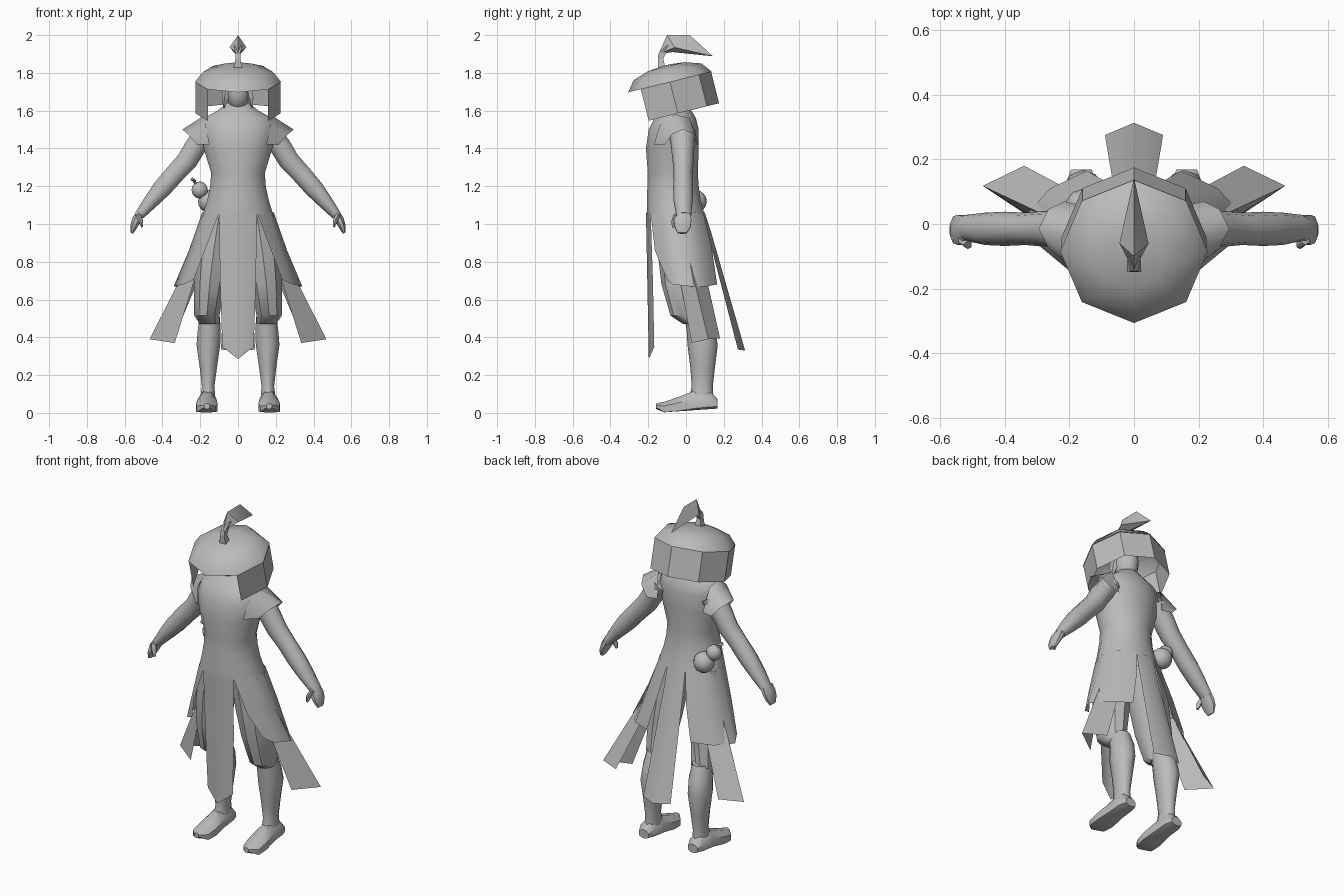
import bpy, bmesh, math
from mathutils import Vector, Matrix

cube = bpy.data.objects.get("Cube")
if cube:
    bpy.data.objects.remove(cube)

grey = bpy.data.materials.new("plain grey")
grey.use_nodes = True
COLOUR = (0.5, 0.5, 0.5, 1)
grey.diffuse_color = COLOUR
grey.node_tree.nodes["Principled BSDF"].inputs["Base Color"].default_value = COLOUR


def finish(name, bm, angle=40):
    bmesh.ops.recalc_face_normals(bm, faces=bm.faces)
    mesh = bpy.data.meshes.new(name)
    bm.to_mesh(mesh)
    bm.free()
    mesh.materials.append(grey)
    obj = bpy.data.objects.new(name, mesh)
    bpy.context.collection.objects.link(obj)
    bpy.ops.object.select_all(action="DESELECT")
    obj.select_set(True)
    bpy.context.view_layer.objects.active = obj
    if angle:
        bpy.ops.object.shade_smooth_by_angle(angle=math.radians(angle))
    return obj


def sheet(name, rows, closed=False, caps=False, angle=40):
    """Skin rows of points with quads."""
    bm = bmesh.new()
    grid = [[bm.verts.new(p) for p in row] for row in rows]
    n = len(grid[0])
    for r0, r1 in zip(grid, grid[1:]):
        for i in range(n if closed else n - 1):
            j = (i + 1) % n
            bm.faces.new((r0[i], r0[j], r1[j], r1[i]))
    if caps:
        bm.faces.new(grid[0])
        bm.faces.new(grid[-1])
    return finish(name, bm, angle)


def tube(name, stations, axis=(0, 0, 1), ref=(0, 1, 0), n=10, caps=True, angle=40, floor=False):
    """Loft ellipses (x, y, z, radius across, radius along ref)."""
    axis, ref = Vector(axis).normalized(), Vector(ref)
    across = ref.cross(axis).normalized()
    rows = []
    for x, y, z, a, b in stations:
        row = []
        for i in range(n):
            t = math.tau * (i + 0.5) / n
            p = Vector((x, y, z)) + across * a * math.cos(t) + ref * b * math.sin(t)
            if floor:
                p.z = max(p.z, 0.07 * (p.y + 0.16))
            row.append(p)
        rows.append(row)
    return sheet(name, rows, True, caps, angle)


def ball(name, centre, radii, segs=10):
    bm = bmesh.new()
    m = Matrix.Translation(centre) @ Matrix.Diagonal((*radii, 1))
    bmesh.ops.create_uvsphere(bm, u_segments=segs, v_segments=8, radius=1, matrix=m)
    return finish(name, bm, 60)


def flip(points, s):
    return [(s * p[0], *p[1:]) for p in points]


# Tunic body: height, half width, front y, back y
profile = [(1.05, .19, -.21, .10), (1.13, .165, -.21, .08), (1.2, .15, -.207, .07),
           (1.27, .145, -.205, .065), (1.4, .185, -.215, .07), (1.5, .2, -.2, .07),
           (1.56, .185, -.17, .055), (1.6, .11, -.13, .03), (1.64, .06, -.1, 0)]
tube("tunic_body", [(0, (f + b) / 2, z, w, (b - f) / 2) for z, w, f, b in profile], n=16,
     caps=False, angle=60)

# Front and back hanging cloths, folded along the middle
sheet("front_cloth", [[(-.1, -.187, 1.06), (0, -.212, 1.06), (.1, -.187, 1.06)],
                      [(-.095, -.175, .7), (0, -.205, .7), (.095, -.175, .7)],
                      [(-.083, -.168, .35), (0, -.197, .285), (.083, -.168, .35)]])
sheet("back_cloth", [[(-.06, .092, 1.06), (0, .1, 1.06), (.06, .092, 1.06)],
                     [(-.063, .115, .95), (0, .135, .95), (.063, .115, .95)],
                     [(-.09, .275, .335), (0, .313, .33), (.09, .275, .335)]])

for s, side in ((1, "left"), (-1, "right")):
    # Skirt panel, front edge to back edge
    skirt = [[(.1, -.187, 1.06), (.165, -.13, 1.06), (.19, -.045, 1.06), (.15, .045, 1.06),
              (.06, .092, 1.06)],
             [(.175, -.165, .86), (.225, -.11, .86), (.26, -.02, .86), (.2, .09, .86),
              (.095, .135, .88)],
             [(.235, -.1, .705), (.29, -.07, .68), (.34, .02, .67), (.26, .11, .67),
              (.145, .165, .68)]]
    sheet(side + "_skirt_panel", [flip(r, s) for r in skirt], angle=60)

    # Side tail folded along its outer edge
    tail = [[(.2, -.05, .8), (.26, .02, .8), (.17, .09, .8)],
            [(.335, .03, .37), (.468, .118, .39), (.34, .18, .395)]]
    sheet(side + "_side_tail", [flip(r, s) for r in tail])

    # Cap sleeve
    sleeve = [[(.15, -.17, 1.42), (.17, -.14, 1.52), (.17, -.06, 1.58), (.17, .02, 1.56),
               (.15, .055, 1.42)],
              [(.215, -.11, 1.42), (.265, -.075, 1.475), (.295, -.015, 1.5),
               (.265, .045, 1.475), (.215, .07, 1.42)]]
    sheet(side + "_cap_sleeve", [flip(r, s) for r in sleeve], angle=60)

    # Arm, mitten hand and thumb
    arm = [(.16, -.02, 1.49, .06, .07), (.225, -.018, 1.41, .06, .062),
           (.27, -.015, 1.335, .058, .056), (.335, -.015, 1.265, .055, .05),
           (.4, -.015, 1.19, .053, .053), (.46, -.015, 1.12, .042, .05),
           (.522, -.012, 1.045, .027, .04)]
    tube(side + "_arm", flip(arm, s), axis=(s * .7, 0, -1), angle=60)
    hand = [(.515, -.012, 1.06, .025, .037), (.538, -.018, 1.02, .026, .05),
            (.553, -.018, .985, .02, .045), (.563, -.02, .952, .009, .026)]
    tube(side + "_hand", flip(hand, s), axis=(s * .5, 0, -1), n=8, angle=50)
    thumb = [(.53, -.045, 1.05, .016, .02), (.514, -.062, 1.015, .014, .016),
             (.507, -.066, .983, .006, .008)]
    tube(side + "_thumb", flip(thumb, s), axis=(-s * .3, 0, -1), n=6, angle=60)

    # Trouser leg with turned-in cuff, shin and boot
    trouser = [(.1, -.05, 1.05, .09, .11), (.13, -.03, .85, .1, .12),
               (.15, -.015, .68, .088, .115), (.165, .01, .515, .07, .092),
               (.15, .05, .47, .055, .065)]
    tube(side + "_trouser", flip(trouser, s), angle=35)
    shin = [(.15, .055, .52, .055, .065), (.152, .078, .44, .064, .075),
            (.157, .088, .36, .066, .08), (.157, .088, .24, .048, .065),
            (.158, .086, .14, .035, .056), (.16, .08, .07, .043, .066)]
    tube(side + "_shin", flip(shin, s), angle=60)
    boot = [(.163, .168, .045, .035, .03), (.163, .13, .055, .05, .06),
            (.163, .04, .05, .052, .07), (.165, -.05, .03, .062, .055),
            (.168, -.115, .02, .055, .042), (.165, -.158, .035, .016, .016)]
    tube(side + "_boot", flip(boot, s), axis=(0, -1, 0), ref=(0, 0, 1), n=8, floor=True)

    # Hair lock beside the face
    lock = [(.055, -.09, 1.73, .025, .03), (.065, -.095, 1.67, .02, .025),
            (.075, -.1, 1.615, .003, .003)]
    tube(side + "_hair_lock", flip(lock, s), n=5, angle=0)

ball("head", (0, -.07, 1.705), (.066, .08, .105), 12)

# Hat: eight-sided dome with neck guard, tipped forward
tip = Matrix.Translation((0, -.085, 1.752)) @ Matrix.Rotation(math.radians(14), 4, "X")


def hat_ring(radius, z, steps):
    return [tip @ Vector((radius * math.cos(k * math.pi / 4), radius * math.sin(k * math.pi / 4), z))
            for k in steps]


sheet("hat_dome", [hat_ring(r, z, range(8)) for r, z in
                   ((.228, 0), (.185, .055), (.1, .083), (.03, .09))], True, angle=80)
sheet("hat_crown", [hat_ring(.03, .09, range(8)), hat_ring(.002, .091, range(8))], True, True)
sheet("hat_neck_guard", [hat_ring(.225, z, range(-1, 6)) for z in (0, -.172)], angle=30)

# Plume: bent stem and folded leaf
tube("plume_stem", [(0, -.127, 1.82, .032, .028), (0, -.135, 1.875, .018, .02),
                    (0, -.125, 1.905, .018, .028), (0, -.08, 1.945, .03, .03)], n=4, angle=0)
bm = bmesh.new()
base, ridge, crest, point = [bm.verts.new(p) for p in
                             ((0, -.145, 1.9), (0, -.1, 2), (0, .02, 2), (0, .143, 1.888))]
under = bm.verts.new((0, -.07, 1.91))
for s in (1, -1):
    wing = bm.verts.new((s * .045, -.06, 1.935))
    for a, b in ((base, ridge), (ridge, crest), (crest, point), (point, under), (under, base)):
        bm.faces.new((a, b, wing))
finish("plume_leaf", bm, 30)

# Gourd flask on the right hip
ball("gourd_lower", (-.155, .05, 1.12), (.06, .06, .06))
ball("gourd_upper", (-.203, .025, 1.18), (.045, .042, .045))
tube("gourd_stopper", [(-.215, .02, 1.205, .014, .014), (-.232, .01, 1.225, .009, .009),
                       (-.236, .008, 1.232, .018, .018), (-.242, .005, 1.245, .004, .004)],
     n=6, angle=30)
